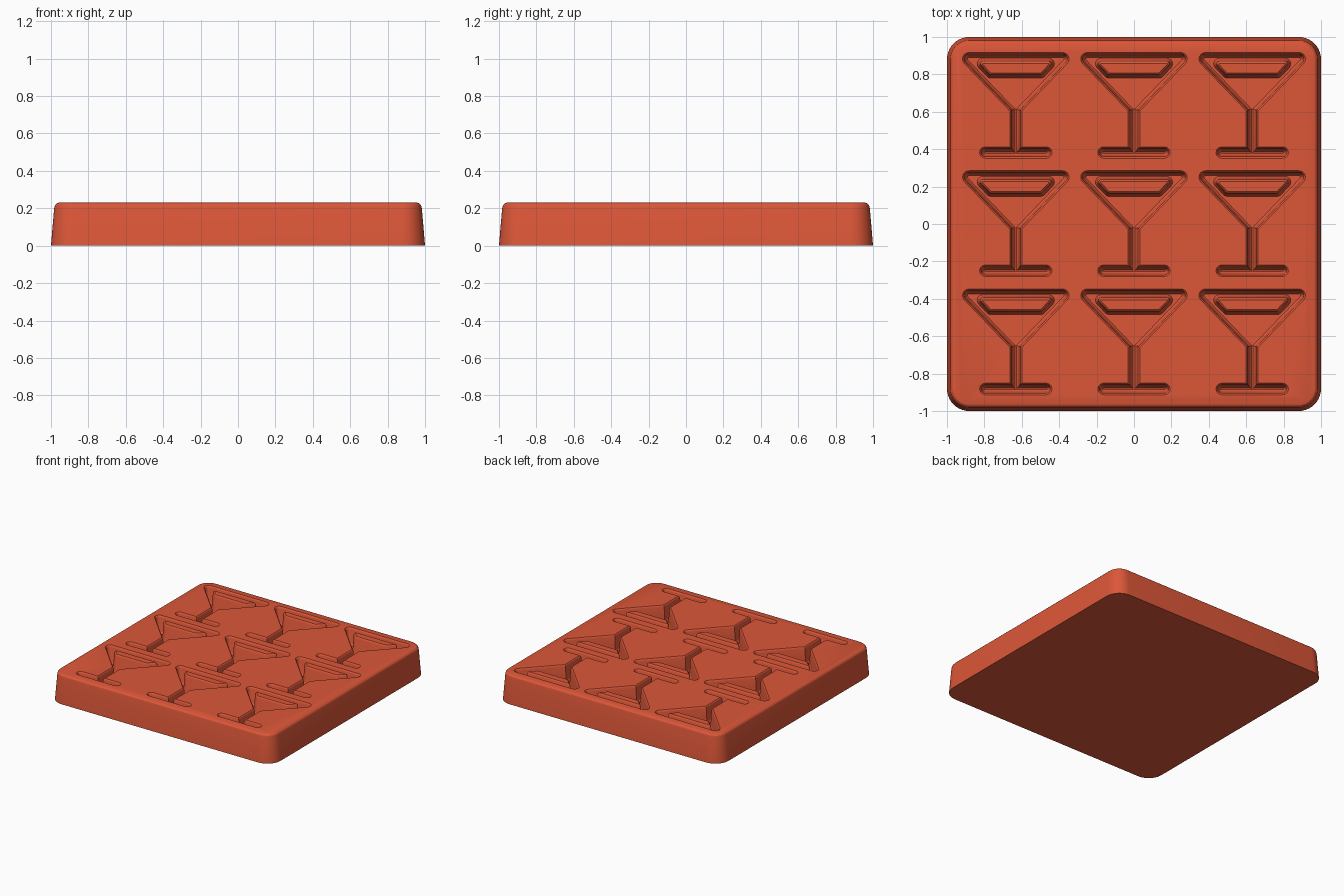
import bpy, bmesh, math
from mathutils import Vector

if "Cube" in bpy.data.objects:
    bpy.data.objects.remove(bpy.data.objects["Cube"], do_unlink=True)

red = bpy.data.materials.new("coral_red_silicone")
red.use_nodes = True
red.diffuse_color = (0.72, 0.095, 0.04, 1)
red.node_tree.nodes["Principled BSDF"].inputs["Base Color"].default_value = red.diffuse_color


def rounded(core, r, steps):
    """Outline of a counter-clockwise convex core grown by radius r."""
    points, n = [], len(core)
    for i in range(n):
        p = Vector(core[i])
        a, b = p - Vector(core[i - 1]), Vector(core[(i + 1) % n]) - p
        start = math.atan2(-a.x, a.y)
        turn = (math.atan2(-b.x, b.y) - start) % math.tau
        for k in range(steps + 1):
            t = start + turn * k / steps
            points.append(p + r * Vector((math.cos(t), math.sin(t))))
    return points


def loft(bm, core, levels, offset=(0, 0), steps=6):
    """Closed solid through rounded outlines, levels (z, r) from low to high."""
    rings = []
    for z, r in levels:
        rings.append([bm.verts.new((p.x + offset[0], p.y + offset[1], z))
                      for p in rounded(core, r, steps)])
    for low, high in zip(rings, rings[1:]):
        for i in range(len(low)):
            j = (i + 1) % len(low)
            bm.faces.new((low[i], low[j], high[j], high[i]))
    bm.faces.new(rings[0][::-1])
    bm.faces.new(rings[-1])


def make(name, bm):
    mesh = bpy.data.meshes.new(name)
    bm.to_mesh(mesh)
    bm.free()
    mesh.materials.append(red)
    obj = bpy.data.objects.new(name, mesh)
    bpy.context.collection.objects.link(obj)
    return obj


def select(obj):
    bpy.ops.object.select_all(action='DESELECT')
    obj.select_set(True)
    bpy.context.view_layer.objects.active = obj


TOP, FLOOR, PITCH = 0.23, 0.09, 0.632
centres = [(x * PITCH, y * PITCH) for y in (1, 0, -1) for x in (-1, 0, 1)]

# Tray block with drafted walls and a rounded top edge
bm = bmesh.new()
c = 0.88
loft(bm, [(-c, -c), (c, -c), (c, c), (-c, c)],
     [(0, 0.12), (0.2, 0.103), (0.216, 0.099), (0.226, 0.09), (TOP, 0.078)], steps=10)
tray = make("tray", bm)


def cavity_levels(r, floor):
    """Wall section: rounded floor, drafted wall, eased lip."""
    return [(floor, r - 0.027), (floor + 0.008, r - 0.02), (floor + 0.02, r - 0.015),
            (TOP - 0.016, r - 0.009), (TOP - 0.005, r - 0.005), (TOP, r), (TOP + 0.02, r)]


# Glass-shaped cavities: bowl, stem and foot cut one after another
parts = {
    "bowl_cutter": ([(0, -0.01), (0.25, 0.25), (-0.25, 0.25)], 0.035, FLOOR),
    "stem_cutter": ([(0, -0.248), (0, 0.02)], 0.032, FLOOR + 0.002),
    "foot_cutter": ([(-0.163, -0.25), (0.163, -0.25)], 0.031, FLOOR + 0.004),
}
for name, (core, r, floor) in parts.items():
    bm = bmesh.new()
    for centre in centres:
        loft(bm, core, cavity_levels(r, floor), centre)
    cutter = make(name, bm)
    cutter.hide_render = True
    cut = tray.modifiers.new(name, 'BOOLEAN')
    cut.operation, cut.solver, cut.object = 'DIFFERENCE', 'EXACT', cutter
    select(tray)
    bpy.ops.object.modifier_apply(modifier=cut.name)
    bpy.data.objects.remove(cutter, do_unlink=True)

# Raised island between the rim and the drink surface of every glass
bm = bmesh.new()
island = [(-0.132, 0.178), (0.132, 0.178), (0.176, 0.224), (-0.176, 0.224)]
for centre in centres:
    loft(bm, island, [(FLOOR - 0.003, 0.032), (FLOOR + 0.008, 0.026), (FLOOR + 0.02, 0.021),
                      (TOP - 0.016, 0.014), (TOP - 0.005, 0.009), (TOP, 0.003)], centre)
islands = make("rim_islands", bm)

for obj in (tray, islands):
    select(obj)
    bpy.ops.object.shade_smooth_by_angle(angle=math.radians(25))
